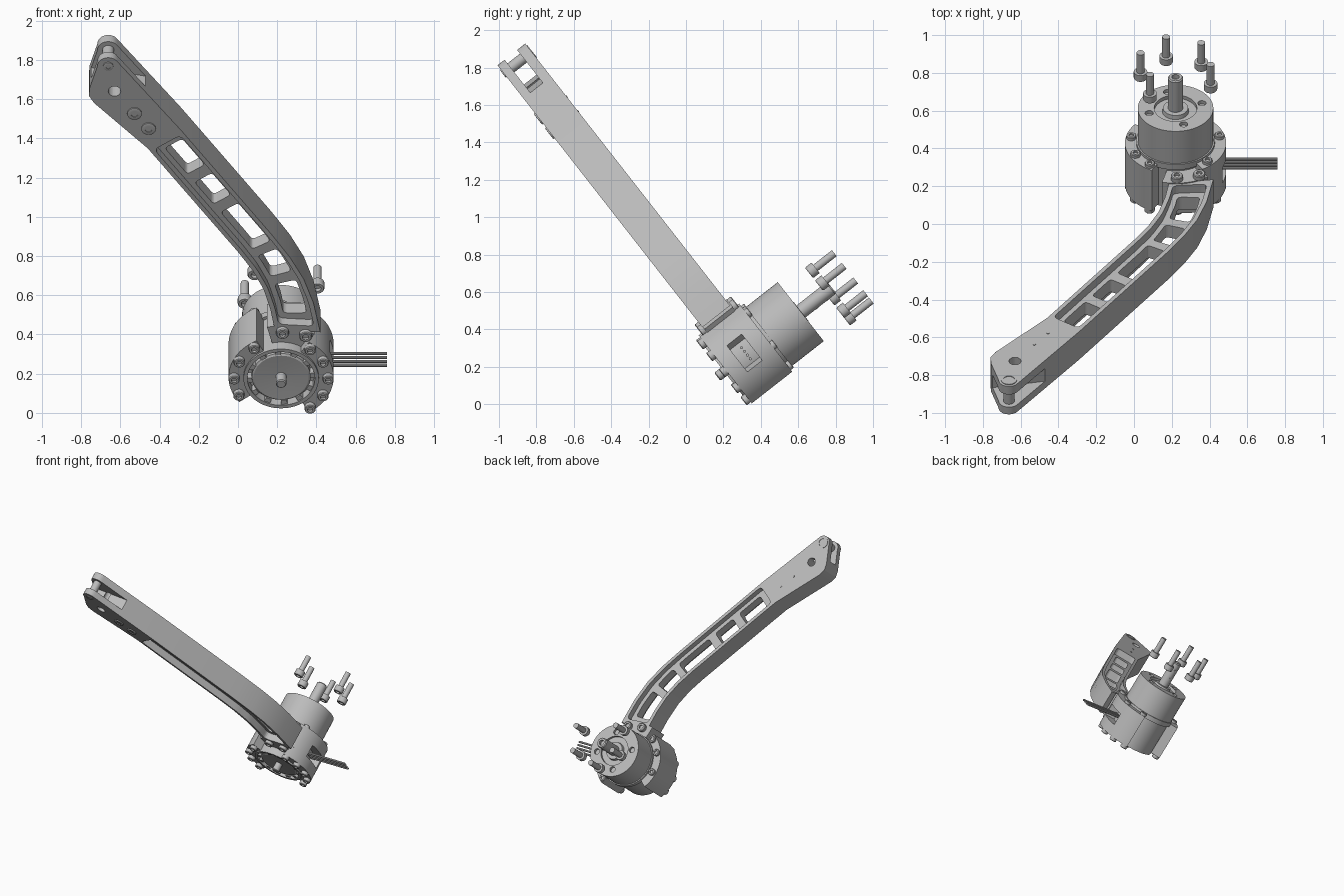
import bpy, bmesh, math
from mathutils import Matrix, Vector

cube = bpy.data.objects.get("Cube")
if cube:
    bpy.data.objects.remove(cube)

grey = bpy.data.materials.new("machined_grey")
grey.use_nodes = True
grey.diffuse_color = (0.5, 0.5, 0.5, 1)
grey.node_tree.nodes["Principled BSDF"].inputs["Base Color"].default_value = (0.5, 0.5, 0.5, 1)

# Tilted working frame: x across, v along the arm, w along the motor axis
S, C = 0.616, 0.788
FRAME = Matrix(((1, 0, 0, 0), (0, -S, C, 0), (0, C, S, 0), (0, 0, 0, 1)))
AX, AV = 0.22, 0.012
FRONT, BACK = 0.28, 0.555
ARM0, ARM1 = 0.322, 0.51


def polar(r, deg):
    a = math.radians(deg)
    return AX + r * math.cos(a), AV + r * math.sin(a)


def prism(bm, pts, w0, w1):
    rings = [[bm.verts.new((x, v, w)) for x, v in pts] for w in (w0, w1)]
    bm.faces.new(rings[0])
    bm.faces.new(rings[1])
    n = len(pts)
    for i in range(n):
        j = (i + 1) % n
        bm.faces.new((rings[0][i], rings[0][j], rings[1][j], rings[1][i]))


def arc(centre, r, a0, a1, n):
    angles = [math.radians(a0 + (a1 - a0) * i / n) for i in range(n + 1)]
    return [(centre[0] + r * math.cos(a), centre[1] + r * math.sin(a)) for a in angles]


def disc(bm, centre, r, w0, w1, n=24):
    prism(bm, arc(centre, r, 0, 360, n)[:-1], w0, w1)


def sector(bm, r0, r1, a0, a1, w0, w1, n=20):
    prism(bm, arc((AX, AV), r1, a0, a1, n) + arc((AX, AV), r0, a1, a0, n), w0, w1)


def lathe(bm, centre, profile, n=24):
    verts = [bm.verts.new((centre[0] + r, centre[1], w)) for r, w in profile]
    edges = [bm.edges.new(p) for p in zip(verts, verts[1:])]
    bmesh.ops.spin(bm, geom=verts + edges, cent=(*centre, 0), axis=(0, 0, 1),
                   angle=math.tau, steps=n, use_merge=True)


def screw(bm, centre, w, out, r=0.028, h=0.028, shank=0.0):
    """Socket head screw seated at w, its head pointing along out."""
    base = [(0, w)] if not shank else [(0, w - out * shank), (r * 0.58, w - out * shank), (r * 0.58, w)]
    lathe(bm, centre, base + [(r, w), (r, w + out * h * 0.85), (r * 0.88, w + out * h),
          (r * 0.5, w + out * h), (r * 0.5, w + out * h * 0.5), (0, w + out * h * 0.5)], 18)


def rounded(pts, r, steps=4):
    out = []
    for i, p in enumerate(pts):
        p, a, b = Vector(p), Vector(pts[i - 1]), Vector(pts[(i + 1) % len(pts)])
        a = p + (a - p) * min(0.45, r / (a - p).length)
        b = p + (b - p) * min(0.45, r / (b - p).length)
        for k in range(steps + 1):
            t = k / steps
            out.append(tuple(a * (1 - t) ** 2 + p * 2 * t * (1 - t) + b * t * t))
    return out


def finish(name, bm, cutter=None, hidden=False):
    bmesh.ops.remove_doubles(bm, verts=bm.verts, dist=1e-5)
    bm.transform(FRAME)
    bmesh.ops.recalc_face_normals(bm, faces=bm.faces)
    mesh = bpy.data.meshes.new(name)
    bm.to_mesh(mesh)
    bm.free()
    mesh.materials.append(grey)
    ob = bpy.data.objects.new(name, mesh)
    bpy.context.collection.objects.link(ob)
    if hidden:
        ob.hide_render = True
        ob.hide_set(True)
        return ob
    if cutter:
        mod = ob.modifiers.new("cut", 'BOOLEAN')
        mod.operation, mod.solver, mod.object = 'DIFFERENCE', 'EXACT', cutter
        mod.use_self = True
    bpy.ops.object.select_all(action='DESELECT')
    ob.select_set(True)
    bpy.context.view_layer.objects.active = ob
    bpy.ops.object.shade_smooth_by_angle(angle=math.radians(32))
    return ob


# Arm: left and right edge stations from the upper pad down to the motor
LEFT = [(-.46, 1.46), (0, .79), (.075, .67), (.13, .55), (.165, .42), (.185, .30)]
RIGHT = [(-.29, 1.577), (.17, .905), (.265, .755), (.335, .615), (.385, .46), (.42, .27)]


def across(t, f):
    i = min(int(t), len(LEFT) - 2)
    a = Vector(LEFT[i]).lerp(Vector(LEFT[i + 1]), t - i)
    b = Vector(RIGHT[i]).lerp(Vector(RIGHT[i + 1]), t - i)
    return tuple(a.lerp(b, f))


def strip(t0, t1, f):
    ts = [t0] + [t for t in range(1, 5) if t0 + .1 < t < t1 - .1] + [t1]
    return [across(t, f) for t in ts] + [across(t, 1 - f) for t in reversed(ts)]


PIN = (-.662, 1.993)
pad = [(-.757, 1.85), (-.76, 1.80), (-.735, 1.755)]
bm = bmesh.new()
prism(bm, RIGHT[::-1] + arc(PIN, .055, 30, 180, 10) + pad + LEFT, ARM0, ARM1)
cut = bmesh.new()
for w0, w1 in ((ARM0 - .05, ARM0 + .053), (ARM1 - .053, ARM1 + .05)):
    prism(cut, rounded(strip(.03, 4.8, .11), .03), w0, w1)
for t0, t1 in ((.1, .35), (.43, .64), (.72, 1.4), (1.75, 2.8), (3.2, 4.55)):
    prism(cut, rounded(strip(t0, t1, .24), .02), .2, .6)
prism(cut, [(-.9, 1.91), (-.4, 1.81), (-.4, 2.2), (-.9, 2.2)], .37, .455)
disc(cut, (-.63, 1.83), .032, .2, .6)
finish("arm", bm, finish("arm_cutter", cut, hidden=True))

# Fork pin and the screws in the pad
bm = bmesh.new()
disc(bm, PIN, .03, ARM0 + .01, ARM1 - .01)
screw(bm, PIN, ARM0, -1, .026, .006)
lathe(bm, PIN, [(.03, ARM1 - .01), (.042, ARM1 - .01), (.042, ARM1 + .004), (.03, ARM1 + .004),
                (.03, ARM1 - .01)])
finish("fork_pin", bm)
bm = bmesh.new()
for p in ((-.528, 1.688), (-.456, 1.59)):
    screw(bm, p, ARM0, -1, .037, .008)
    disc(bm, p, .008, ARM1 - .01, ARM1 + .003, 10)
finish("pad_screws", bm)

# Housing: two curved side ears around a round core; the left one has a cable socket
bm = bmesh.new()
sector(bm, .18, .268, 118, 217, FRONT, BACK, 32)
finish("right_ear", bm)
bm = bmesh.new()
sector(bm, .18, .268, -57, 58, FRONT, .365, 32)
sector(bm, .18, .268, -57, -17, .365, .465, 12)
sector(bm, .18, .268, 22, 58, .365, .465, 12)
sector(bm, .18, .268, -57, 58, .465, BACK, 32)
finish("left_ear", bm)
bm = bmesh.new()
lathe(bm, (AX, AV), [(.172, .32), (.172, .268), (.192, .268), (.192, BACK - .02), (.208, BACK - .02),
                     (.208, .572), (0, .572), (0, .32), (.172, .32)], 64)
finish("housing_core", bm)

# Clamp block that meets the end of the arm
bm = bmesh.new()
sector(bm, .17, .297, 55, 104, ARM0 + .003, ARM1 + .006)
finish("arm_clamp", bm)

# Rotor face, stator teeth and front pin
bm = bmesh.new()
lathe(bm, (AX, AV), [(0, .285), (.03, .285), (.14, .279), (.15, .285), (.15, .33), (0, .33)], 48)
lathe(bm, (AX, AV), [(0, .222), (.022, .222), (.027, .227), (.027, .29), (0, .29)])
finish("rotor", bm)
bm = bmesh.new()
for i in range(12):
    sector(bm, .148, .175, i * 30, i * 30 + 11, .275, .33, 3)
finish("stator_teeth", bm)

# Motor can; its end cap is four quarter plates notched around the screw holes
bm = bmesh.new()
lathe(bm, (AX, AV), [(0, .56), (.2, .56), (.2, .766), (.07, .766), (.066, .79), (0, .79)], 64)
finish("motor_can", bm)
bm = bmesh.new()
for a in (-17, 73, 163, 253):
    b = a + 90
    prism(bm, arc((AX, AV), .2, a, b, 16) + arc(polar(.146, b), .022, b, b - 180, 8)
          + arc((AX, AV), .113, b, a, 16) + arc(polar(.146, a), .022, a + 180, a, 8), .766, .788)
finish("end_cap", bm)

# Output shaft with two cross keys
bm = bmesh.new()
lathe(bm, (AX, AV), [(0, .78), (.04, .78), (.04, .99), (.034, .998), (.02, .998), (.02, .97), (0, .97)])
for w in (.86, .93):
    prism(bm, [(AX - .008, AV - .042), (AX + .008, AV - .042), (AX + .008, AV), (AX - .008, AV)], w, w + .016)
finish("shaft", bm)

# Housing screws front and back, and screws through the clamp
bm = bmesh.new()
for a in (125, 153, 180, 206, 308, 333, 0, 27, 52):
    screw(bm, polar(.24, a), FRONT, -1)
for a in (125, 153, 190, 308, 348, 45):
    screw(bm, polar(.238, a), BACK, 1, .026, .02)
for p in ((.227, .275), (.345, .257)):
    screw(bm, p, ARM0 + .003, -1, .032)
    screw(bm, p, ARM1 + .006, 1, .032)
finish("housing_screws", bm)

# Loose screws floating behind the motor
bm = bmesh.new()
for a in (15, 135, 195, 255, 315):
    screw(bm, polar(.192, a), .995, -1, .036, .045, .127)
finish("loose_screws", bm)

# Cable wires leaving the left ear
bm = bmesh.new()
for i in range(4):
    wire = bmesh.ops.create_cone(bm, cap_ends=True, segments=10, radius1=.008, radius2=.008, depth=.34)
    bmesh.ops.transform(bm, verts=wire["verts"], matrix=Matrix.Translation((.59, .055 - .025 * i, .42))
                        @ Matrix.Rotation(math.pi / 2, 4, 'Y'))
finish("cable_wires", bm)
